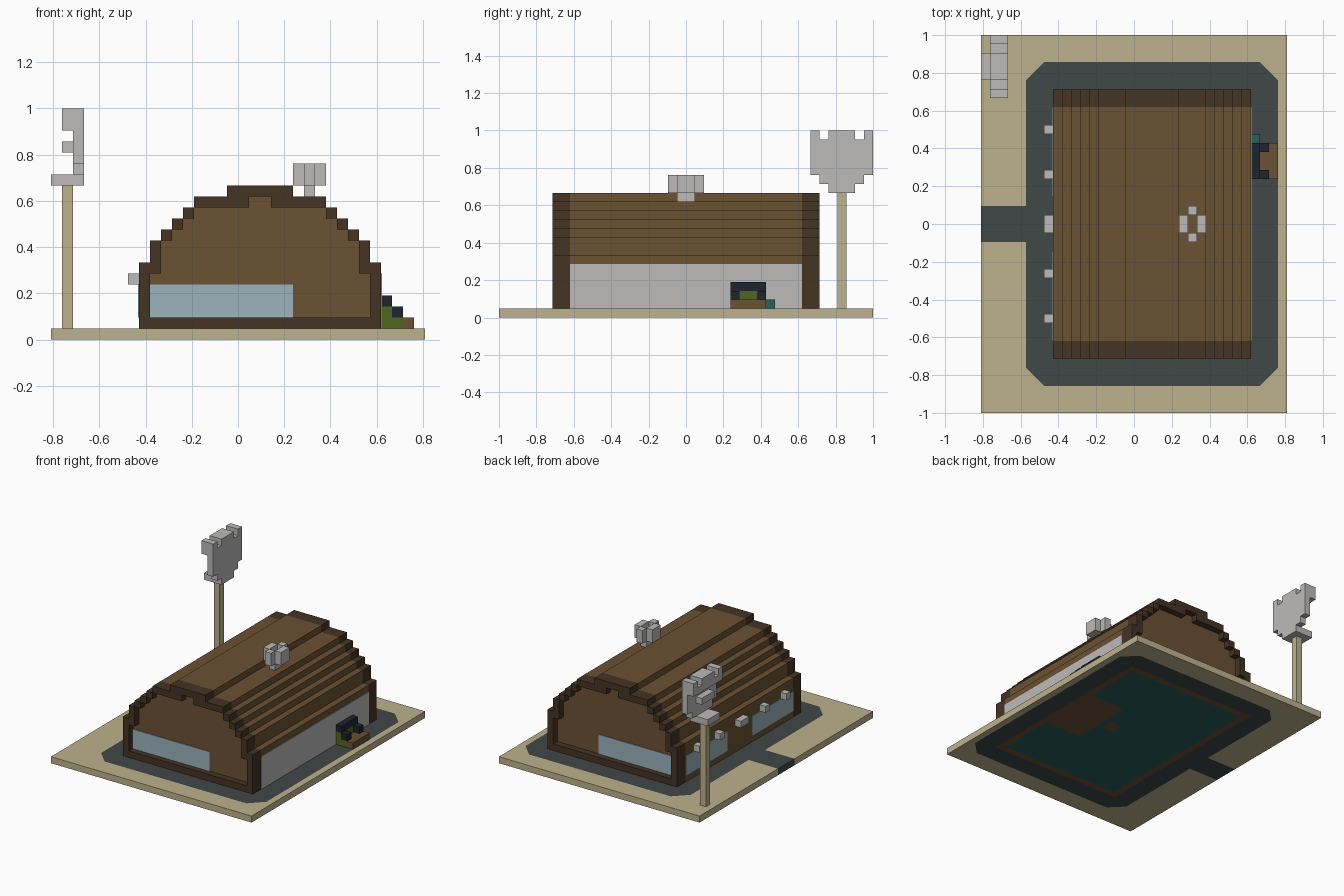
import bpy, bmesh
from mathutils import Vector

if "Cube" in bpy.data.objects:
    bpy.data.objects.remove(bpy.data.objects["Cube"])

U = 1 / 21          # size of one block
CX, CY = 17, 21     # block coordinates of the middle
MID = 19            # block column under the ridge


def linear(c):
    c /= 255
    return c / 12.92 if c <= 0.04045 else ((c + 0.055) / 1.055) ** 2.4


def material(name, *rgb):
    m = bpy.data.materials.new(name)
    m.use_nodes = True
    col = [linear(c) for c in rgb] + [1]
    m.diffuse_color = col
    m.node_tree.nodes["Principled BSDF"].inputs["Base Color"].default_value = col
    return m


SAND = material("sand", 190, 178, 142)
SLATE = material("slate_path", 65, 71, 71)
BROWN = material("brown_wood", 107, 81, 51)
DARK = material("dark_wood", 69, 51, 36)
GLASS = material("pale_glass", 156, 180, 189)
GREY = material("light_grey", 188, 187, 186)
NAVY = material("navy", 31, 35, 47)
GREEN = material("moss_green", 80, 102, 34)
TEAL = material("teal", 40, 96, 92)


def place(p):
    return Vector(((p[0] - CX) * U, (p[1] - CY) * U, p[2] * U))


def finish(name, bm, *mats):
    bmesh.ops.recalc_face_normals(bm, faces=bm.faces)
    for v in bm.verts:
        v.co = place(v.co)
    me = bpy.data.meshes.new(name)
    bm.to_mesh(me)
    bm.free()
    for m in mats:
        me.materials.append(m)
    ob = bpy.data.objects.new(name, me)
    bpy.context.collection.objects.link(ob)
    return ob


def add_box(bm, lo, hi):
    vs = bmesh.ops.create_cube(bm, size=1)["verts"]
    for v in vs:
        v.co = [(a + b) / 2 + c * (b - a) for a, b, c in zip(lo, hi, v.co)]


def boxes(name, mat, *bounds):
    bm = bmesh.new()
    for lo, hi in bounds:
        add_box(bm, lo, hi)
    return finish(name, bm, mat)


def prism(name, mat, pts, axis, start, end):
    """Extrude a block outline along axis 0 (x) or 1 (y)."""
    bm = bmesh.new()
    vs = [bm.verts.new((start, a, b) if axis == 0 else (a, start, b)) for a, b in pts]
    face = bm.faces.new(vs)
    out = bmesh.ops.extrude_face_region(bm, geom=[face])["geom"]
    shift = [0, 0, 0]
    shift[axis] = end - start
    bmesh.ops.translate(bm, vec=shift,
                        verts=[g for g in out if isinstance(g, bmesh.types.BMVert)])
    return finish(name, bm, mat)


def stepped(steps, mid, base):
    """Symmetric staircase outline from (column, height) steps of one half."""
    left, h = [], base
    for x, top in steps:
        left += [(x, h), (x, top)]
        h = top
    return left + [(2 * mid - x, z) for x, z in reversed(left)]


# Ground slab: cut along the colour borders, then coloured by region
bm = bmesh.new()
add_box(bm, (0, 0, 0), (34, 42, 1))
cuts = [((x, 0, 0), (1, 0, 0)) for x in (5, 8, 9, 20, 22, 23, 29, 30, 33)]
cuts += [((0, y, 0), (0, 1, 0)) for y in (3, 6, 7, 16, 19, 20, 22, 23, 26, 35, 36, 39)]
cuts += [((x, y, 0), (1, s, 0)) for x, y, s in
         ((7, 3, 1), (31, 3, -1), (7, 39, -1), (31, 39, 1))]
for co, no in cuts:
    bmesh.ops.bisect_plane(bm, geom=bm.verts[:] + bm.edges[:] + bm.faces[:],
                           plane_co=co, plane_no=no, dist=1e-4)


def ground_colour(x, y):
    dx, dy = abs(x - MID), abs(y - CY)
    if dx < 10 and dy < 14:
        rug = 23 < x < 29 and dy < 5
        spot = 20 < x < 22 and dy < 1
        return 2 if rug or spot else 3
    if dx < 11 and dy < 15:
        return 2
    if (dx < 14 and dy < 18 and dx + dy < 30) or (x < 5 and dy < 2):
        return 1
    return 0


for f in bm.faces:
    c = f.calc_center_median()
    f.material_index = ground_colour(c.x, c.y)
finish("ground", bm, SAND, SLATE, BROWN, TEAL)

# Barrel-roofed house with recessed end walls
outer = stepped([(8, 7), (9, 9), (10, 10), (11, 11), (12, 12), (13, 13), (16, 14)], MID, 1)
inner = stepped([(9, 6), (10, 9), (11, 10), (12, 11), (13, 12), (18, 13)], MID, 1)
prism("barrel_roof", BROWN, outer, 1, 8, 34)
for end, wall, sill in (("front", 7, 6), ("back", 34, 34)):
    prism(end + "_wall", BROWN, inner, 1, wall, wall + 1)
    prism(end + "_arch", DARK, outer + inner[::-1], 1, sill, sill + 2)
    boxes(end + "_sill", DARK, ((9, sill, 1), (29, sill + 2, 2)))

# Thin window panes and side cladding
T = 0.1
boxes("front_window", GLASS, ((9, 7 - T, 2), (22, 7, 5)))
boxes("back_window", GLASS, ((9, 35, 2), (22, 35 + T, 5)))
boxes("side_windows", GLASS, *[((8 - T, y, 2), (8, y + 10, 5)) for y in (8, 24)])
boxes("side_cladding", GREY, ((30, 8, 1), (30 + T, 34, 6)))

# Wall lamps along the entrance side
boxes("wall_lamps", GREY, *[((7, y, 5), (8, y + w, 6)) for y, w in
                            ((10, 1), (15, 1), (20, 2), (26, 1), (31, 1))])

# Chimney ring on a short stem
boxes("chimney", GREY, ((22, 20, 14), (23, 22, 16)), ((24, 20, 14), (25, 22, 16)),
      ((23, 19, 14), (24, 20, 16)), ((23, 22, 14), (24, 23, 16)),
      ((23, 20, 13), (24, 22, 14)))
boxes("chimney_floor", BROWN, ((23, 20, 14), (24, 22, 14 + T)))

# Dish on a pole
boxes("dish_pole", SAND, ((1, 38, 1), (2, 39, 14)))
plate = stepped([(35, 21), (36, 20), (37, 21)], 38.5, 16)
plate = plate + [(41, 16), (41, 15), (40, 15), (40, 14), (37, 14), (37, 15), (36, 15), (36, 16)]
plate = [(y, z) for y, z in plate]
dish = prism("dish_plate", GREY, [(35, 16), (35, 21), (36, 21), (36, 20), (37, 20), (37, 21),
                                  (40, 21), (40, 20), (41, 20), (41, 21), (42, 21)]
             + plate[-9:], 0, 2, 3)
boxes("dish_rim", GREY, ((1, 35, 19), (2, 42, 20)), ((1, 35, 20), (2, 36, 21)),
      ((1, 37, 20), (2, 40, 21)), ((1, 41, 20), (2, 42, 21)))
boxes("dish_receiver", GREY, ((1, 37, 17), (2, 40, 18)))
boxes("dish_base", GREY, ((0, 37, 14), (2, 40, 15)))

# Bench beside the clad wall
boxes("bench_core", GREEN, ((30, 26, 1), (31, 30, 3)), ((31, 26, 1), (32, 27, 2)),
      ((31, 29, 1), (32, 30, 2)))
boxes("bench_back", NAVY, ((30, 26, 3), (31, 30, 4)))
boxes("bench_arms", NAVY, ((31, 26, 2), (32, 27, 3)), ((31, 29, 2), (32, 30, 3)))
boxes("bench_step", BROWN, ((32, 26, 1), (33, 30, 2)), ((31, 27, 1), (32, 29, 2)))
boxes("bench_side_block", TEAL, ((30, 30, 1), (31, 31, 2)))
